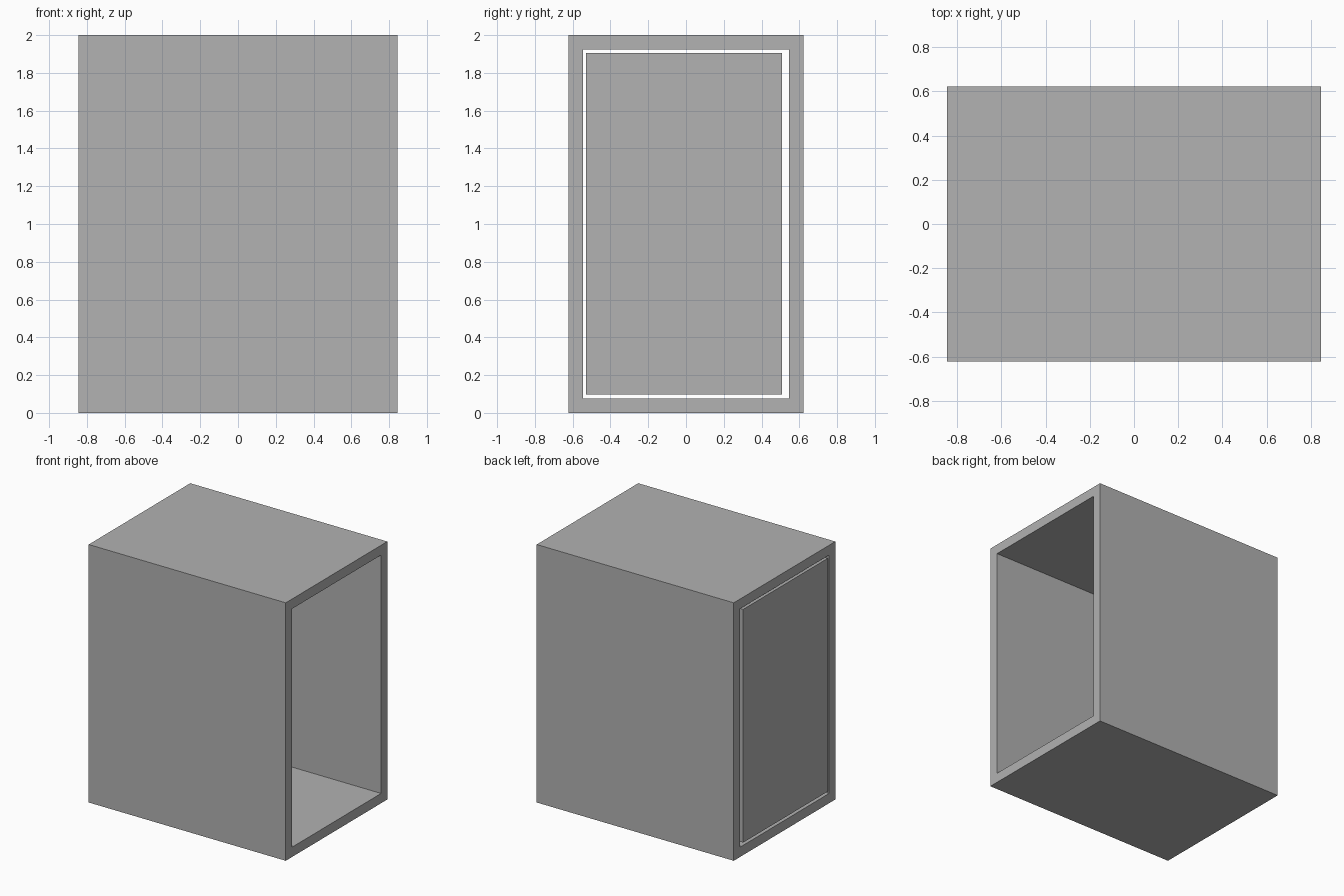
import bpy
import bmesh

cube = bpy.data.objects.get("Cube")
if cube:
    bpy.data.objects.remove(cube, do_unlink=True)

HALF_X, HALF_Y, HEIGHT, WALL = 0.845, 0.622, 2.0, 0.076

grey = bpy.data.materials.new("plain grey")
grey.use_nodes = True
colour = (0.445, 0.445, 0.445, 1)
grey.diffuse_color = colour
grey.node_tree.nodes["Principled BSDF"].inputs["Base Color"].default_value = colour


def finish(name, bm):
    bmesh.ops.recalc_face_normals(bm, faces=bm.faces)
    mesh = bpy.data.meshes.new(name)
    bm.to_mesh(mesh)
    bm.free()
    mesh.materials.append(grey)
    obj = bpy.data.objects.new(name, mesh)
    bpy.context.collection.objects.link(obj)
    return obj


def ring(bm, x, y0, y1, z0, z1):
    """Rectangle of vertices across the x axis."""
    return [bm.verts.new((x, y, z)) for y, z in ((y0, z0), (y1, z0), (y1, z1), (y0, z1))]


def bridge(bm, a, b):
    for i in range(4):
        j = (i + 1) % 4
        bm.faces.new((a[i], a[j], b[j], b[i]))


# Rectangular sleeve, open at both x ends
bm = bmesh.new()
outer = (-HALF_Y, HALF_Y, 0, HEIGHT)
inner = (-HALF_Y + WALL, HALF_Y - WALL, WALL, HEIGHT - WALL)
loops = [ring(bm, x, *size) for x, size in
         ((-HALF_X, outer), (HALF_X, outer), (HALF_X, inner), (-HALF_X, inner))]
for k in range(4):
    bridge(bm, loops[k], loops[(k + 1) % 4])
finish("cabinet_shell", bm)

# Door panel set flush in the right end, with a clearance gap all round
bm = bmesh.new()
door = (-0.53, 0.507, 0.097, 1.905)
near = ring(bm, -HALF_X, *door)
far = ring(bm, -HALF_X + WALL, *door)
bridge(bm, near, far)
bm.faces.new(near)
bm.faces.new(far)
finish("door_panel", bm)
